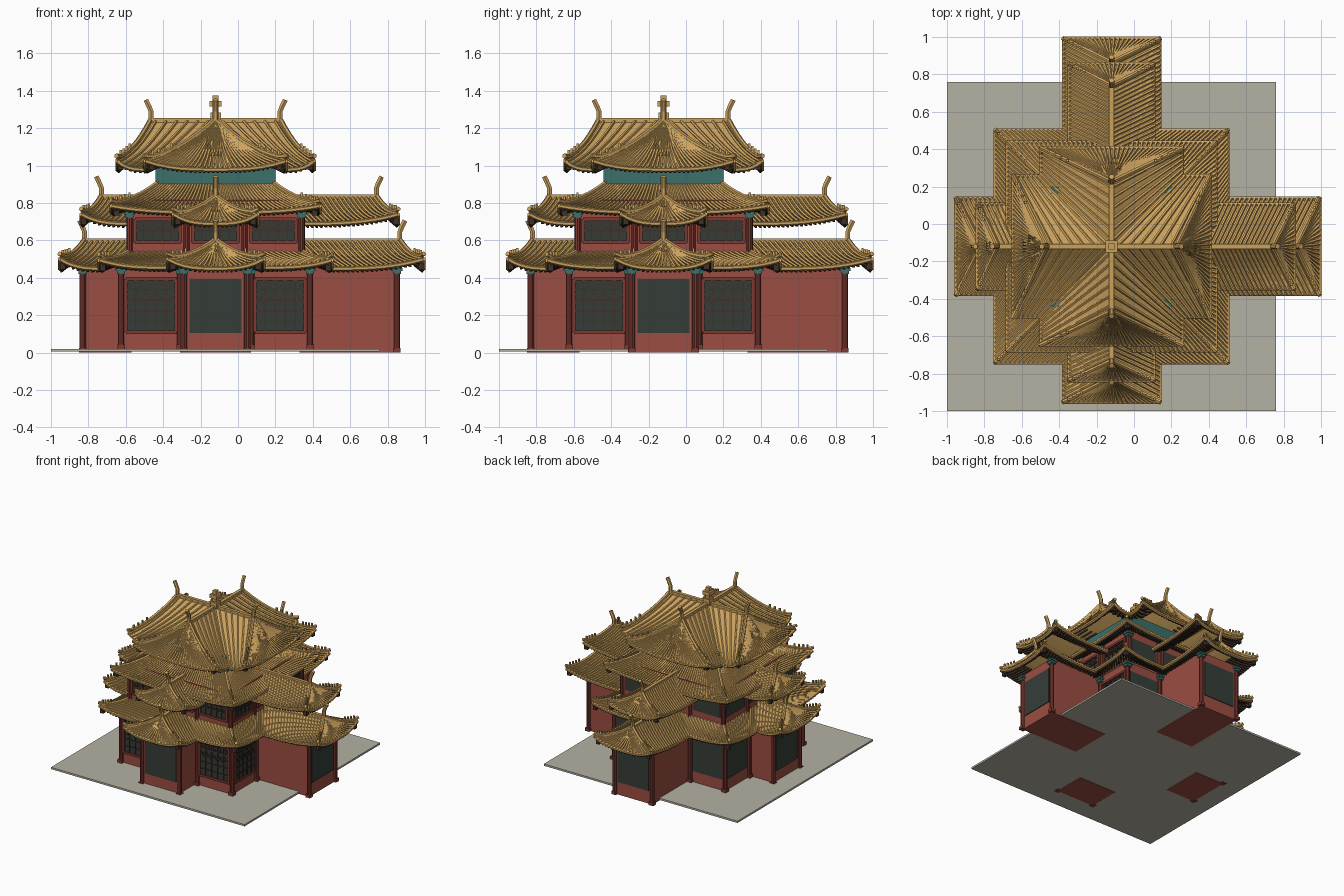
import bpy, bmesh, math
from mathutils import Vector, Matrix

if "Cube" in bpy.data.objects:
    bpy.data.objects.remove(bpy.data.objects["Cube"])

CENTRE = Matrix.Translation((-0.12, -0.12, 0))
COLOURS = {"gold": (.60, .36, .11), "red": (.33, .075, .055), "teal": (.045, .16, .145),
           "stone": (.46, .44, .37), "panel": (.036, .048, .04), "wood": (.05, .03, .022),
           "trim": (.2, .04, .03)}
mats, parts = {}, {}
for n, c in COLOURS.items():
    mats[n] = bpy.data.materials.new(n)
    mats[n].diffuse_color = (*c, 1)


def part(name, mat):
    """One growing mesh per named part."""
    return parts.setdefault(name, (bmesh.new(), mat))[0]


def turn(k):
    """Quarter turns: 0 +x, 1 +y, 2 -x, 3 -y."""
    return CENTRE @ Matrix.Rotation(k * math.pi / 2, 4, 'Z')


def box(bm, M, x0, x1, y0, y1, z0, z1, tilt=0):
    S = Matrix.Diagonal((x1 - x0, y1 - y0, z1 - z0, 1))
    T = Matrix.Translation(((x0 + x1) / 2, (y0 + y1) / 2, (z0 + z1) / 2))
    bmesh.ops.create_cube(bm, size=1, matrix=M @ T @ Matrix.Rotation(tilt, 4, 'X') @ S)


def tube(bm, M, pts, r, n=5):
    pts = [Vector(p) for p in pts]
    rings = []
    for i, p in enumerate(pts):
        t = (pts[min(i + 1, len(pts) - 1)] - pts[max(i - 1, 0)]).normalized()
        ref = Vector((0, 0, 1)) if abs(t.z) < .8 else Vector((0, 1, 0))
        side = t.cross(ref).normalized()
        up = side.cross(t)
        rings.append([bm.verts.new(M @ (p + r * (side * math.cos(a) + up * math.sin(a))))
                      for a in (2 * math.pi * (j + .5) / n for j in range(n))])
    for a, b in zip(rings, rings[1:]):
        for j in range(n):
            bm.faces.new((a[j], a[(j + 1) % n], b[(j + 1) % n], b[j]))
    bm.faces.new(rings[0])
    bm.faces.new(rings[-1])


def slope(tag, M, b0, b1, t0, t1, ze, zr, lift, both=False):
    """Curved roof slope from eave b0-b1 up to t0-t1, with tile ribs and rafters."""
    b0, b1, t0, t1 = map(Vector, (b0, b1, t0, t1))

    def at(u, v, dz=0):
        q = b0.lerp(b1, u).lerp(t0.lerp(t1, u), v)
        c = abs(2 * u - 1) if both else u
        z = ze + (zr - ze) * (.6 * v + .4 * v * v) + lift * c ** 3 * (1 - v) ** 2
        return (q.x, q.y, z + dz)

    bm = part(tag + "_roof_sheet", "gold")
    nu, nv = 12, 6
    grid = [[bm.verts.new(M @ Vector(at(i / nu, j / nv))) for j in range(nv + 1)] for i in range(nu + 1)]
    for i in range(nu):
        for j in range(nv):
            f = bm.faces.new((grid[i][j], grid[i + 1][j], grid[i + 1][j + 1], grid[i][j + 1]))
            f.normal_update()
            if f.normal.z < 0:
                f.normal_flip()
    n = max(3, round((b1 - b0).length / .025))
    ribs, rafters = part(tag + "_tile_ribs", "gold"), part(tag + "_rafters", "wood")
    for i in range(n):
        u = (i + .5) / n
        tube(ribs, M, [at(u, v / 6 - .02, .005) for v in range(7)], .0085)
        tube(rafters, M, [at(u, v, -.024) for v in (.02, .3, .6)], .008, 4)
    tube(part(tag + "_eave_edge", "gold"), M, [at(i / nu, 0, -.006) for i in range(nu + 1)], .013, 6)
    return at


def hip(tag, M, at):
    """Hip ridge with small ornaments and a dark corner bracket."""
    bm = part(tag + "_hip_ridges", "gold")
    tube(bm, M, [at(1, v / 8 - .03, .012 + (.012 if v == 0 else 0)) for v in range(9)], .013, 6)
    for v in (.1, .19, .28, .37):
        x, y, z = at(1, v, .02)
        box(bm, M, x - .006, x + .006, y - .006, y + .006, z, z + .025)
    x, y, z = at(1, .1, -.03)
    box(part(tag + "_corner_brackets", "wood"), M, x - .015, x + .015, y - .015, y + .015, z - .03, z + .015)


def wing_roof(tag, M, w, s, e, t, r, ze, zr, lift):
    """Hipped arm pointing along local +x, half width w, eave s..e, ridge t..r."""
    for q in (1, -1):
        at = slope(tag, M, (s, q * w), (e, q * w), (t, 0), (r, 0), ze, zr, lift)
        hip(tag, M, at)
    slope(tag, M, (e, -w), (e, w), (r, -.001), (r, .001), ze, zr, lift, True)
    bm = part(tag + "_ridge", "gold")
    box(bm, M, t, r + .01, -.013, .013, zr - .01, zr + .015)
    tube(bm, M, [(r, 0, zr - .01), (r, 0, zr + .05), (r + .01, 0, zr + .075), (r + .028, 0, zr + .112)], .015, 6)


def ring_roof(tag, M, R, T, w, ze, zr, lift):
    for q in (1, -1):
        at = slope(tag, M, (R, q * w), (R, q * R), (T, 0), (T, q * T), ze, zr, lift)
        if q == 1:
            hip(tag, M, at)


def window(tag, M, x, y, hw, z0, z1, lattice):
    """Dark panel with frame, and bars on the two show sides."""
    box(part(tag + "_panels", "panel"), M, x - .01, x + .006, y - hw, y + hw, z0, z1)
    if not lattice:
        return
    fr, f = part(tag + "_frames", "trim"), .009
    for a, b, c, d in ((y - hw, y + hw, z0 - f, z0 + f), (y - hw, y + hw, z1 - f, z1 + f),
                       (y - hw - f, y - hw + f, z0, z1), (y + hw - f, y + hw + f, z0, z1)):
        box(fr, M, x - .01, x + .016, a, b, c, d)
    bm, g = part(tag + "_lattice", "wood"), .0035
    for i in range(1, 5):
        yy = y - hw + 2 * hw * i / 5
        box(bm, M, x, x + .013, yy - g, yy + g, z0, z1)
    rows = max(2, round((z1 - z0) / .055))
    for i in range(1, rows):
        zz = z0 + (z1 - z0) * i / rows
        box(bm, M, x, x + .013, y - hw, y + hw, zz - g, zz + g)
    # diamond pattern in the upper part
    mid = (z0 + z1) / 2
    h = (z1 - mid) / 2
    for i in range(5):
        for j in range(2):
            yc, zc = y - hw + 2 * hw * (i + .5) / 5, mid + h * (j + .5)
            for sgn in (1, -1):
                a = math.atan2(h, 2 * hw / 5) * sgn
                L = math.hypot(h, 2 * hw / 5) / 2
                box(bm, M, x, x + .012, yc - L, yc + L, zc - .0025, zc + .0025, a)


def column(tag, M, x, y, z0, z1):
    tube(part(tag + "_columns", "trim"), M, [(x, y, z0), (x, y, z1)], .017, 10)
    box(part(tag + "_column_bases", "trim"), M, x - .02, x + .02, y - .02, y + .02, z0, z0 + .025)
    br = part(tag + "_brackets", "teal")
    box(br, M, x - .022, x + .022, y - .022, y + .022, z1 - .03, z1 - .012)
    box(br, M, x - .03, x + .03, y - .03, y + .03, z1 - .012, z1 + .004)


# Ground plate and storey blocks
box(part("ground_plate", "stone"), CENTRE, -.88, .88, -.88, .88, .005, .02)
box(part("lower_walls", "red"), CENTRE, -.5, .5, -.5, .5, .01, .47)
box(part("upper_walls", "red"), CENTRE, -.46, .46, -.46, .46, .45, .815)
box(part("top_storey", "teal"), CENTRE, -.32, .32, -.32, .32, .8, 1.03)

for k in range(4):
    M = turn(k)
    far = k < 2            # wings on +x and +y are longer
    show = k in (0, 3)     # lattice on front and right
    end = .97 if far else .71
    # Lower wing walls with end panel
    box(part("wing_walls", "red"), M, .45, end, -.17, .17, 0, .47)
    box(part("wing_end_panels", "panel"), M, end - .01, end + .006, -.14, .14, .105, .395)
    for q in (1, -1):
        column("wing", M, end, q * .17, 0, .45)
        column("lower", M, .505, q * .19, .02, .45)
        window("lower_window", M, .5, q * .345, .135, .11, .395, show)
        column("upper", M, .46, q * .155, .5, .75)
    column("lower", M, .505, .505, .02, .45)
    column("upper", M, .46, .46, .5, .75)
    for y in (-.31, 0, .31):
        window("upper_window", M, .46, y, .122, .59, .715, show)
    # Lower roof
    ring_roof("lower", M, .62, .455, .25, .46, .535, .04)
    wing_roof("lower_wing", M, .255, .6, 1.11 if far else .83, .44,
              .985 if far else .70, .455, .595, .05)
    # Middle roof
    ring_roof("middle", M, .555, .3, 0, .755, .905, .035)
    wing_roof("middle_wing", M, .225, .46, .975 if far else .715, .36,
              .86 if far else .61, .695, .83, .05)
    # Crossed top roof
    wing_roof("top", M, .375, .375, .525, 0, .345, .985, 1.24, .045)

# Central finial
fin = part("central_finial", "gold")
box(fin, CENTRE, -.028, .028, -.028, .028, 1.24, 1.285)
box(fin, CENTRE, -.016, .016, -.016, .016, 1.28, 1.375)
box(fin, CENTRE, -.032, .032, -.032, .032, 1.315, 1.345)

# Turn every part into an object
for name, (bm, mat) in parts.items():
    if not name.endswith("_sheet"):
        bmesh.ops.recalc_face_normals(bm, faces=bm.faces)
    me = bpy.data.meshes.new(name)
    bm.to_mesh(me)
    bm.free()
    me.materials.append(mats[mat])
    ob = bpy.data.objects.new(name, me)
    bpy.context.collection.objects.link(ob)
    if name.endswith("_sheet"):
        sol = ob.modifiers.new("thickness", 'SOLIDIFY')
        sol.thickness, sol.offset = .016, -1

for m in bpy.data.materials:
    if m.users and not m.is_grease_pencil:
        m.use_nodes = True
        m.node_tree.nodes["Principled BSDF"].inputs["Base Color"].default_value = m.diffuse_color
